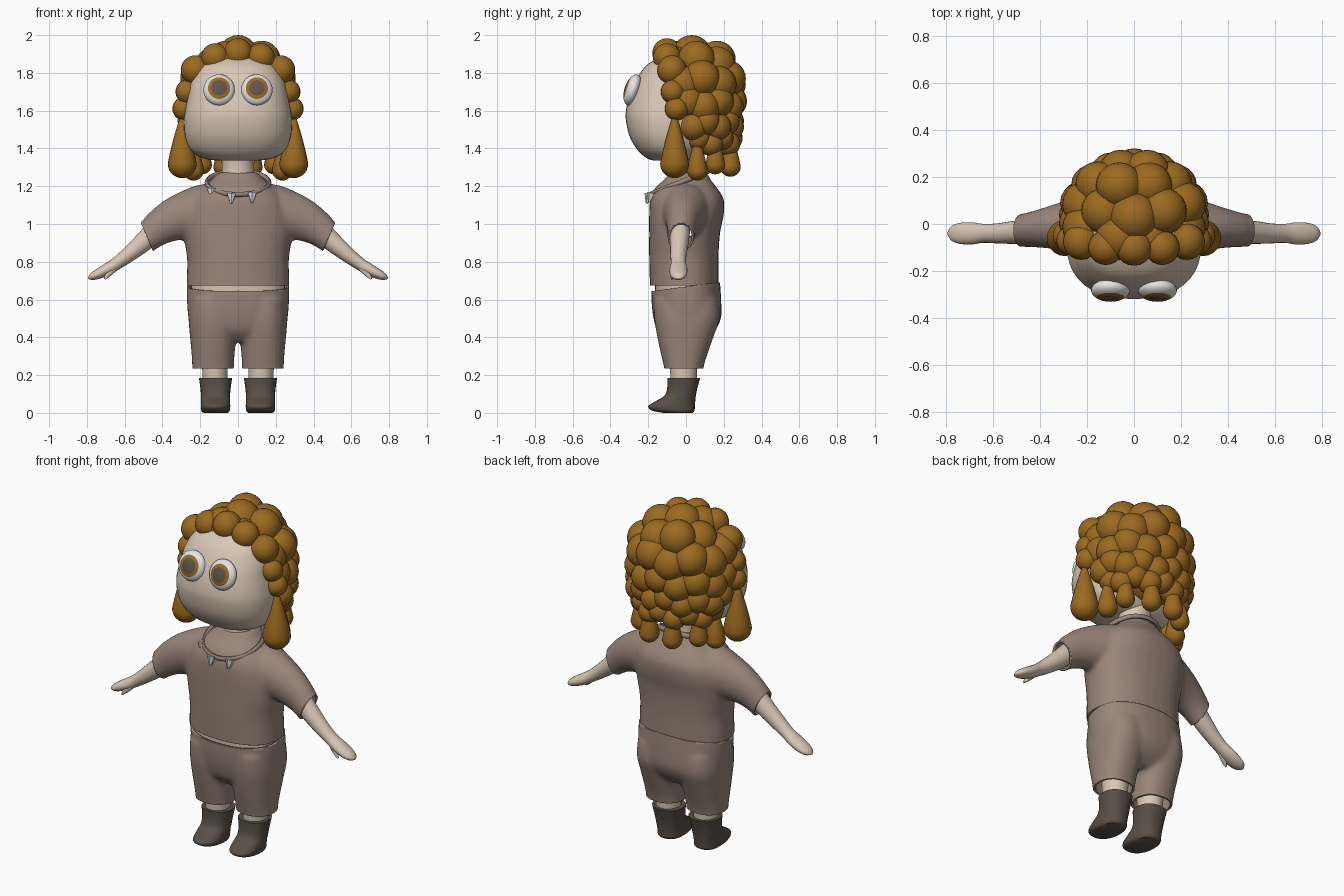
import bpy, bmesh, math
from mathutils import Vector, Matrix

cube = bpy.data.objects.get("Cube")
if cube:
    bpy.data.objects.remove(cube, do_unlink=True)


def material(name, r, g, b):
    m = bpy.data.materials.new(name)
    m.use_nodes = True
    m.diffuse_color = (r, g, b, 1)
    bsdf = next(n for n in m.node_tree.nodes if n.type == 'BSDF_PRINCIPLED')
    bsdf.inputs["Base Color"].default_value = (r, g, b, 1)
    bsdf.inputs["Roughness"].default_value = 0.8
    return m


SKIN = material("skin", .69, .57, .46)
CLOTH = material("taupe cloth", .32, .235, .195)
HAIR = material("ginger hair", .33, .145, .015)
LEATHER = material("dark leather", .10, .078, .064)
WHITE = material("white", .80, .80, .82)
IRIS = material("amber iris", .33, .15, .015)
PUPIL = material("dark pupil", .12, .09, .07)


def finish(bm, name, *mats):
    """Turn a bmesh into a smooth shaded object."""
    bmesh.ops.recalc_face_normals(bm, faces=bm.faces)
    me = bpy.data.meshes.new(name)
    bm.to_mesh(me)
    bm.free()
    ob = bpy.data.objects.new(name, me)
    bpy.context.collection.objects.link(ob)
    for m in mats:
        me.materials.append(m)
    for o in bpy.context.selected_objects:
        o.select_set(False)
    ob.select_set(True)
    bpy.context.view_layer.objects.active = ob
    bpy.ops.object.shade_smooth_by_angle(angle=math.radians(50))
    return ob


def spline(rows, steps=4):
    """Catmull-Rom interpolation through rows of numbers."""
    out = []
    for i in range(len(rows) - 1):
        p = [rows[max(i - 1, 0)], rows[i], rows[i + 1], rows[min(i + 2, len(rows) - 1)]]
        for k in range(steps):
            t = k / steps
            out.append([b + .5 * t * (c - a + t * (2*a - 5*b + 4*c - d + t * (3*(b - c) + d - a)))
                        for a, b, c, d in zip(*p)])
    return out + [list(rows[-1])]


def skin_rings(bm, frames, n=32, power=2.0):
    """Bridge rings given as centre, first half axis, second half axis."""
    rings = []
    for c, u, v in frames:
        ring = []
        for k in range(n):
            ca, sa = math.cos(math.tau * k / n), math.sin(math.tau * k / n)
            f = lambda q: math.copysign(abs(q) ** (2 / power), q)
            ring.append(bm.verts.new(c + u * f(ca) + v * f(sa)))
        rings.append(ring)
    for r, q in zip(rings, rings[1:]):
        for k in range(n):
            bm.faces.new((r[k], r[(k + 1) % n], q[(k + 1) % n], q[k]))
    bm.faces.new(rings[0][::-1])
    bm.faces.new(rings[-1])


def upright(bm, rows, x=0, **kw):
    """Rows: height, half width, front y, back y, optional extra x."""
    skin_rings(bm, [(Vector((x, (r[2] + r[3]) / 2, r[0])), Vector((r[1], 0, 0)),
                     Vector((0, (r[3] - r[2]) / 2, 0))) for r in spline(rows)], **kw)


def limb(bm, rows, side, **kw):
    """Rows: x, y, z, half height, half depth, following a path."""
    rows = spline(rows)
    pts = [Vector((r[0] * side, r[1], r[2])) for r in rows]
    frames = []
    for i, r in enumerate(rows):
        d = (pts[min(i + 1, len(pts) - 1)] - pts[max(i - 1, 0)]).normalized()
        up = d.cross(Vector((0, 1, 0))).normalized()
        frames.append((pts[i], up * r[3], Vector((0, r[4], 0))))
    skin_rings(bm, frames, **kw)


def garment(bm, name, cuts):
    """Fuse overlapping lofts, trim the openings, give the cloth a thickness."""
    ob = finish(bm, name, CLOTH)
    rm = ob.modifiers.new("fuse", 'REMESH')
    rm.mode, rm.voxel_size = 'VOXEL', 0.011
    sm = ob.modifiers.new("relax", 'SMOOTH')
    sm.factor, sm.iterations = 0.5, 10
    me = bpy.data.meshes.new_from_object(ob.evaluated_get(bpy.context.evaluated_depsgraph_get()))
    bpy.data.objects.remove(ob, do_unlink=True)
    bm = bmesh.new()
    bm.from_mesh(me)
    bpy.data.meshes.remove(me)
    for co, no in cuts:
        bmesh.ops.bisect_plane(bm, geom=bm.verts[:] + bm.edges[:] + bm.faces[:],
                               plane_co=co, plane_no=no, clear_outer=True)
    ob = finish(bm, name, CLOTH)
    so = ob.modifiers.new("thickness", 'SOLIDIFY')
    so.thickness, so.offset = 0.012, -1


# Shirt with short sleeves
bm = bmesh.new()
upright(bm, [(.58, .27, -.19, .17), (.7, .272, -.192, .172), (.82, .27, -.195, .172),
             (.95, .29, -.195, .18), (1.05, .29, -.195, .2), (1.13, .26, -.19, .2),
             (1.19, .2, -.165, .165), (1.235, .14, -.115, .13), (1.275, .105, -.08, .11)], power=2.3)
for s in (1, -1):
    limb(bm, [(.1, 0, 1.08, .14, .14), (.2, 0, 1.06, .145, .13), (.32, -.01, 1.03, .12, .1),
              (.41, -.02, .985, .097, .08), (.485, -.028, .925, .078, .07),
              (.58, -.03, .845, .072, .068)], s)
garment(bm, "shirt", [((0, 0, .675), (0, 0, -1)), ((.48, 0, .928), (.914, 0, -.406)),
                      ((-.48, 0, .928), (-.914, 0, -.406))])

# Knee length shorts
bm = bmesh.new()
upright(bm, [(.76, .265, -.18, .175), (.67, .272, -.184, .182), (.58, .27, -.182, .187),
             (.5, .262, -.172, .185), (.43, .24, -.15, .15), (.375, .19, -.1, .09)], power=2.3)
for s in (1, -1):
    upright(bm, [(.6, .125, -.17, .17), (.5, .13, -.168, .178), (.4, .122, -.152, .145),
                 (.3, .113, -.13, .11), (.235, .11, -.115, .092), (.15, .107, -.1, .08)],
            x=.132 * s, power=2.3)
garment(bm, "shorts", [((0, 0, .668), (0, -.13, 1)), ((0, 0, .235), (0, 0, -1))])

# Belly, neck, legs and arms
bm = bmesh.new()
upright(bm, [(.58, .25, -.16, .155), (.72, .25, -.166, .15)], power=2.3)
upright(bm, [(1.2, .095, -.09, .1), (1.3, .085, -.08, .09), (1.4, .095, -.09, .1)])
for s in (1, -1):
    upright(bm, [(.14, .065, -.08, .055), (.24, .068, -.085, .06), (.32, .08, -.09, .07)], x=.122 * s)
    limb(bm, [(.4, -.03, 1.0, .06, .055), (.5, -.035, .905, .051, .05), (.58, -.04, .838, .041, .043),
              (.64, -.04, .793, .034, .04), (.69, -.04, .762, .032, .047), (.74, -.04, .736, .027, .045),
              (.775, -.04, .72, .018, .033), (.793, -.04, .712, .004, .01)], s, n=20)
    limb(bm, [(.64, -.05, .785, .02, .018), (.68, -.065, .742, .017, .016),
              (.706, -.075, .708, .005, .005)], s, n=12)
finish(bm, "body", SKIN)

# Head
bm = bmesh.new()
upright(bm, [(1.335, .11, -.17, .05), (1.35, .19, -.21, .08), (1.39, .25, -.255, .11),
             (1.46, .28, -.297, .14), (1.54, .287, -.317, .15), (1.6, .281, -.318, .15),
             (1.68, .265, -.3, .15), (1.76, .248, -.265, .15), (1.84, .2, -.21, .12),
             (1.9, .1, -.11, .06)], n=40, power=2.35)
finish(bm, "head", SKIN)

# Boots
for s, side in ((1, "left"), (-1, "right")):
    bm = bmesh.new()
    upright(bm, [(0, .064, -.12, .035), (.012, .075, -.18, .045), (.035, .078, -.2, .047),
                 (.06, .077, -.165, .049), (.09, .077, -.115, .052), (.13, .08, -.1, .06),
                 (.185, .088, -.098, .075)], x=.119 * s, power=2.3)
    finish(bm, side + "_boot", LEATHER)

# Eyes: iris and pupil are the rings around the front pole
for s, side in ((1, "left"), (-1, "right")):
    bm = bmesh.new()
    bmesh.ops.create_uvsphere(bm, u_segments=32, v_segments=24, radius=1)
    for f in bm.faces:
        r = math.degrees(f.calc_center_median().angle(Vector((0, 0, 1))))
        f.material_index = 2 if r < 30 else 1 if r < 45 else 0
    bm.transform(Matrix.Translation((.1 * s, -.283, 1.71))
                 @ Matrix.Rotation(math.radians(72), 4, 'X')
                 @ Matrix.Diagonal((.083, .085, .043, 1)))
    finish(bm, side + "_eye", WHITE, IRIS, PUPIL)

# Curly hair: scalp, curls in rows around the back, fringe, hanging locks
bm = bmesh.new()


def curl(x, y, z, r, lock=False):
    new = bmesh.ops.create_uvsphere(bm, u_segments=20, v_segments=14, radius=1)["verts"]
    for v in new:
        c = v.co
        if lock and c.z > 0:
            t = 1 - .6 * c.z
            c.x, c.y, c.z = c.x * t, c.y * t, c.z * 3.4
        v.co = Vector((x, y, z)) + c * r


scalp = bmesh.ops.create_uvsphere(bm, u_segments=24, v_segments=16, radius=1)["verts"]
bmesh.ops.transform(bm, verts=scalp, matrix=Matrix.Translation((0, .09, 1.64))
                    @ Matrix.Diagonal((.25, .17, .26, 1)))
curl(0, .03, 1.895, .105)
# Rows: count, sweep from the back in degrees, height, half width, depth, centre y, size
for n, sweep, z, rx, ry, yc, r in [(6, 150, 1.855, .125, .125, .055, .1),
                                   (8, 105, 1.755, .215, .19, .035, .098),
                                   (9, 100, 1.635, .235, .195, .04, .088),
                                   (10, 92, 1.53, .245, .19, .045, .075),
                                   (9, 85, 1.44, .215, .185, .05, .065)]:
    for k in range(n):
        a = math.radians(sweep * (2 * k / (n - 1) - 1))
        curl(rx * math.sin(a), yc + ry * math.cos(a), z + .015 * (-1) ** k, r)
curl(0, -.1, 1.905, .078)
for s in (1, -1):
    for x, y, z, r in [(.12, -.1, 1.882, .075), (.225, -.075, 1.815, .078),
                       (.268, -.07, 1.7, .063), (.285, -.05, 1.61, .062)]:
        curl(x * s, y, z, r)
    for x, y, z, r in [(.295, -.06, 1.32, .077), (.235, .06, 1.285, .055),
                       (.19, .155, 1.315, .052), (.075, .235, 1.305, .055)]:
        curl(x * s, y, z, r, lock=True)
finish(bm, "curly_hair", HAIR)

# Tilted neck cord with three pointed teeth
frame = Matrix.Translation((0, -.035, 1.218)) @ Matrix.Rotation(math.radians(22), 4, 'X')
bm = bmesh.new()
n = 40
ring = []
for k in range(n):
    a = math.tau * k / n
    d = Vector((math.cos(a), math.sin(a), 0))
    ring.append([bm.verts.new(frame @ (d * (.165 + .012 * math.cos(b)) + Vector((0, 0, .014 * math.sin(b)))))
                 for b in (math.tau * j / 8 for j in range(8))])
for k in range(n):
    p, q = ring[k], ring[(k + 1) % n]
    for j in range(8):
        bm.faces.new((p[j], p[(j + 1) % 8], q[(j + 1) % 8], q[j]))
finish(bm, "neck_cord", CLOTH)
bm = bmesh.new()
for x in (-.14, -.035, .075):
    at = frame @ Vector((x, -math.sqrt(.17 ** 2 - x * x), 0))
    bmesh.ops.create_cone(bm, segments=6, cap_ends=True, radius1=.026, radius2=.006, depth=.052,
                          matrix=Matrix.Translation(at + Vector((0, -.012, -.022)))
                          @ Matrix.Rotation(math.radians(165), 4, 'X'))
finish(bm, "necklace_teeth", WHITE)
